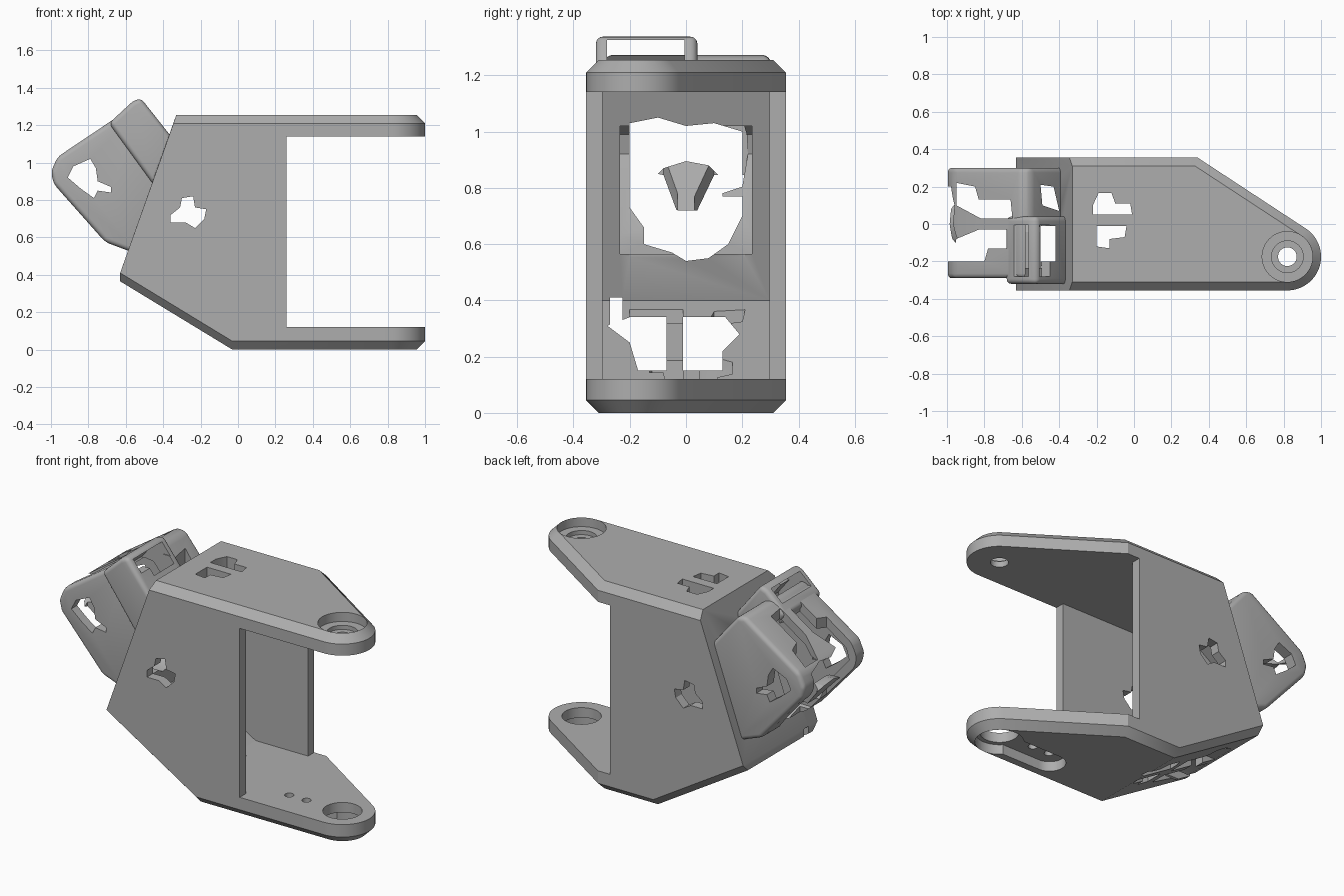
import bpy, bmesh, math
from mathutils import Vector

cube = bpy.data.objects.get("Cube")
if cube:
    bpy.data.objects.remove(cube, do_unlink=True)

grey = bpy.data.materials.new("mid_grey")
grey.use_nodes = True
grey.diffuse_color = (0.42, 0.42, 0.42, 1)
grey.node_tree.nodes["Principled BSDF"].inputs["Base Color"].default_value = (0.42, 0.42, 0.42, 1)


def to_object(name, bm):
    bmesh.ops.recalc_face_normals(bm, faces=bm.faces)
    mesh = bpy.data.meshes.new(name)
    bm.to_mesh(mesh)
    bm.free()
    mesh.materials.append(grey)
    obj = bpy.data.objects.new(name, mesh)
    bpy.context.collection.objects.link(obj)
    return obj


def prism(name, points, lo, hi, axis):
    """Extrude a 2D outline from lo to hi along x, y or z."""
    place = {"x": lambda a, b, d: (d, a, b),
             "y": lambda a, b, d: (a, d, b),
             "z": lambda a, b, d: (a, b, d)}[axis]
    bm = bmesh.new()
    rings = [[bm.verts.new(place(a, b, d)) for a, b in points] for d in (lo, hi)]
    for ring in rings:
        bm.faces.new(ring)
    for i in range(len(points)):
        j = (i + 1) % len(points)
        bm.faces.new((rings[0][i], rings[0][j], rings[1][j], rings[1][i]))
    return to_object(name, bm)


def rect(a0, a1, b0, b1):
    return [(a0, b0), (a1, b0), (a1, b1), (a0, b1)]


def circle(cx, cy, r, n=40):
    return [(cx + r * math.cos(math.tau * i / n), cy + r * math.sin(math.tau * i / n))
            for i in range(n)]


def finish(obj, cutters, bevel=0):
    """Round the outer edges, subtract the cutters and bake the result."""
    if bevel:
        mod = obj.modifiers.new("round", 'BEVEL')
        mod.width, mod.segments, mod.angle_limit = bevel, 4, math.radians(25)
    for c in cutters:
        mod = obj.modifiers.new("cut", 'BOOLEAN')
        mod.object, mod.operation, mod.solver = c, 'DIFFERENCE', 'EXACT'
    dg = bpy.context.evaluated_depsgraph_get()
    obj.data = bpy.data.meshes.new_from_object(obj.evaluated_get(dg))
    obj.modifiers.clear()
    bpy.ops.object.select_all(action='DESELECT')
    obj.select_set(True)
    bpy.context.view_layer.objects.active = obj
    bpy.ops.object.shade_smooth_by_angle(angle=math.radians(30))


# Frame: convex block with chamfered top and bottom, rounded around the pivot
PX, PY, R, W, C = 0.82, -0.175, 0.18, 0.355, 0.045
BACK, FOOT, TOP = -0.63, -0.03, 1.255


def plan(z, inset, back_x):
    w = W - inset
    pts = [(back_x, -w), (back_x, w), (0.34 - inset * 0.3, w)] + circle(PX, PY, R - inset, 64)
    return [Vector((x, y, z)) for x, y in pts]


pts = plan(0, C, FOOT) + plan(C, 0, FOOT)
pts += plan(TOP - C, 0, -0.345) + plan(TOP, C, -0.33)
for s in (-1, 1):
    pts += [Vector((BACK, s * (W - C), 0.365)), Vector((BACK, s * W, 0.41))]
bm = bmesh.new()
for p in pts:
    bm.verts.new(p)
hull = bmesh.ops.convex_hull(bm, input=bm.verts)
bmesh.ops.delete(bm, geom=list({g for g in hull["geom_interior"] + hull["geom_unused"]
                                if isinstance(g, bmesh.types.BMVert)}), context='VERTS')
bmesh.ops.dissolve_limit(bm, angle_limit=0.01, verts=bm.verts, edges=bm.edges)
frame = to_object("frame", bm)

# Hollow between the arms and inside the body
notch = prism("notch_cutter", rect(0.26, 1.2, 0.12, 1.14), -0.5, 0.5, "y")
hollow = prism("hollow_cutter", [(0.4, 0.12), (-0.09, 0.12), (-0.555, 0.40),
                                 (-0.29, 1.14), (0.4, 1.14)], -0.297, 0.297, "y")

# Pivot holes, slot and screw holes in the arms
upper_hole = prism("upper_hole_cutter", circle(PX, PY, 0.05), 1.0, 1.4, "z")
upper_seat = prism("upper_seat_cutter", circle(PX, PY, 0.135), 1.2, 1.4, "z")
upper_step = prism("upper_step_cutter", circle(PX, PY, 0.085), 1.175, 1.4, "z")
lower_hole = prism("lower_hole_cutter", circle(PX, PY, 0.108), -0.1, 0.3, "z")
lower_seat = prism("lower_seat_cutter", circle(PX, PY, 0.135), -0.1, 0.06, "z")
arc = [math.radians(90 + 180 * i / 16) for i in range(17)]
slot_outline = [(0.46 + 0.09 * math.cos(a), PY + 0.09 * math.sin(a)) for a in arc]
slot = prism("slot_cutter", slot_outline + [(PX, PY - 0.09), (PX, PY + 0.09)], -0.1, 0.06, "z")
screws = [prism("screw_cutter", circle(x, PY, 0.026, 20), -0.1, 0.3, "z") for x in (0.465, 0.58)]

# Irregular lightening holes
side_hole = prism("side_hole_cutter", [
    (-0.36, 0.72), (-0.31, 0.76), (-0.3, 0.81), (-0.24, 0.82), (-0.23, 0.76),
    (-0.17, 0.75), (-0.18, 0.7), (-0.23, 0.65), (-0.28, 0.68), (-0.36, 0.68)], -0.5, 0.5, "y")
top_holes = [
    prism("top_hole_cutter", [(-0.22, 0.05), (-0.01, 0.05), (-0.02, 0.11), (-0.1, 0.11),
                              (-0.12, 0.165), (-0.19, 0.165), (-0.22, 0.1)], -0.1, 1.4, "z"),
    prism("top_hole_cutter", [(-0.2, -0.01), (-0.04, -0.01), (-0.05, -0.07), (-0.13, -0.08),
                              (-0.13, -0.13), (-0.2, -0.12)], -0.1, 1.4, "z")]
slope_holes = [
    prism("slope_hole_cutter", [(-0.17, 0.15), (-0.07, 0.15), (-0.07, 0.34), (-0.2, 0.34),
                                (-0.28, 0.31), (-0.2, 0.25)], -0.8, -0.06, "x"),
    prism("slope_hole_cutter", [(-0.01, 0.15), (0.13, 0.15), (0.13, 0.22), (0.19, 0.28),
                                (0.14, 0.34), (-0.01, 0.34)], -0.8, -0.06, "x"),
    prism("slope_hole_cutter", rect(-0.27, -0.225, 0.3, 0.41), -0.8, -0.4, "x")]

# Pod cavity opens through the sloped back wall
cavity = prism("cavity_cutter", [
    (-0.28, 0.565), (-0.6, 0.565), (-0.7, 0.63), (-0.95, 0.92), (-0.93, 0.99), (-0.62, 1.2),
    (-0.56, 1.19), (-0.42, 1.02), (-0.28, 1.02)], -0.235, 0.235, "y")
upper_window = prism("upper_window_cutter", [
    (-0.2, 0.82), (-0.2, 1.03), (-0.1, 1.05), (0, 1.02), (0.1, 1.03), (0.2, 1.0), (0.2, 0.82),
    (0.13, 0.83), (0.08, 0.88), (0, 0.895), (-0.08, 0.87), (-0.13, 0.82)], -1.1, -0.28, "x")
lower_window = prism("lower_window_cutter", [
    (-0.2, 0.77), (-0.2, 0.73), (-0.15, 0.66), (-0.15, 0.6), (-0.05, 0.57), (0, 0.54),
    (0.08, 0.55), (0.15, 0.6), (0.2, 0.7), (0.2, 0.77), (0.12, 0.77), (0.12, 0.72),
    (-0.03, 0.72), (-0.1, 0.76)], -1.1, -0.28, "x")
pod_side = prism("pod_side_cutter", [
    (-0.91, 0.92), (-0.88, 0.98), (-0.79, 1.02), (-0.76, 0.97), (-0.75, 0.9), (-0.68, 0.87),
    (-0.68, 0.84), (-0.75, 0.85), (-0.77, 0.81), (-0.84, 0.86)], -0.5, 0.5, "y")
pod_tops = [
    prism("pod_top_cutter", [(-0.95, 0.22), (-0.85, 0.2), (-0.83, 0.13), (-0.66, 0.13),
                             (-0.65, 0.03), (-0.82, 0.03), (-0.95, 0.1)], 0.5, 1.4, "z"),
    prism("pod_top_cutter", [(-0.95, -0.08), (-0.83, -0.03), (-0.67, -0.03), (-0.67, -0.13),
                             (-0.78, -0.13), (-0.8, -0.2), (-0.97, -0.2)], 0.5, 1.4, "z"),
    prism("pod_top_cutter", [(-0.5, 0.21), (-0.43, 0.2), (-0.4, 0.07), (-0.49, 0.1)],
          0.1, 1.4, "z")]
sleeve_top = prism("sleeve_top_cutter", rect(-0.5, -0.42, -0.2, -0.01), 0.1, 1.4, "z")
sleeve_slot = prism("sleeve_slot_cutter", rect(-0.28, -0.005, 1.255, 1.325), -0.8, -0.4, "x")
sleeve_hollow = prism("sleeve_hollow_cutter", [
    (-0.64, 1.2), (-0.56, 1.295), (-0.53, 1.3), (-0.42, 1.16), (-0.46, 1.0), (-0.5, 1.02)],
    -0.28, -0.005, "y")

# Rear pod and the small sleeve on its shoulder
pod = prism("rear_pod", [
    (-0.55, 0.515), (-0.71, 0.575), (-0.985, 0.885), (-1.0, 0.95), (-0.965, 1.03),
    (-0.6, 1.275), (-0.55, 1.265), (-0.37, 1.05)], -0.29, 0.3, "y")
sleeve = prism("pod_sleeve", [
    (-0.45, 0.88), (-0.69, 1.21), (-0.565, 1.325), (-0.52, 1.345), (-0.35, 1.13)],
    -0.32, 0.04, "y")

windows = [upper_window, lower_window]
arm_cuts = [upper_hole, upper_seat, upper_step, lower_hole, lower_seat, slot]
finish(frame, [notch, hollow, *arm_cuts, *screws, side_hole, *top_holes,
               *slope_holes, cavity, *windows, pod_tops[2], sleeve_top])
finish(pod, [cavity, *windows, pod_side, *pod_tops, sleeve_top, sleeve_hollow], 0.03)
finish(sleeve, [sleeve_hollow, cavity, *windows, sleeve_top, sleeve_slot], 0.025)

# Remove the cutters
for obj in list(bpy.data.objects):
    if "_cutter" in obj.name:
        bpy.data.objects.remove(obj, do_unlink=True)
